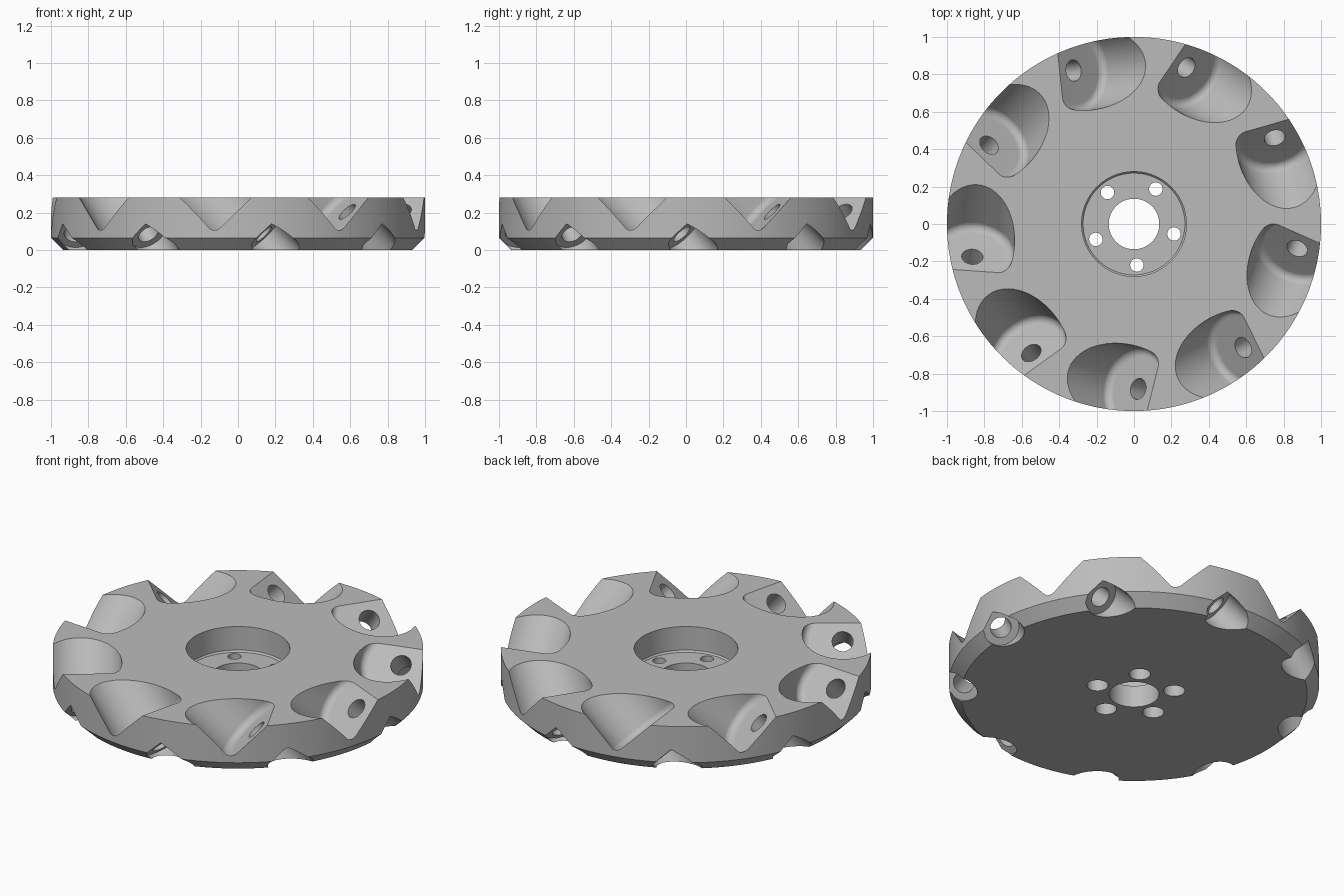
import bpy
import bmesh
from math import cos, sin, pi, radians
from mathutils import Matrix, Vector

cube = bpy.data.objects.get("Cube")
if cube:
    bpy.data.objects.remove(cube, do_unlink=True)

metal = bpy.data.materials.new("plain_grey")
metal.use_nodes = True
GREY = (0.5, 0.5, 0.5, 1)
metal.diffuse_color = GREY
metal.node_tree.nodes["Principled BSDF"].inputs["Base Color"].default_value = GREY


def revolve(name, profile, steps):
    """Closed solid of revolution about z from a closed (radius, height) loop."""
    bm = bmesh.new()
    verts = [bm.verts.new((r, 0, z)) for r, z in profile]
    loop = verts + verts[:1]
    edges = [bm.edges.new(pair) for pair in zip(loop, loop[1:])]
    bmesh.ops.spin(bm, geom=verts + edges, cent=(0, 0, 0), axis=(0, 0, 1),
                   angle=2 * pi, steps=steps, use_merge=True)
    bmesh.ops.remove_doubles(bm, verts=bm.verts, dist=1e-5)
    bmesh.ops.dissolve_degenerate(bm, edges=bm.edges, dist=1e-6)
    # drop faces and edges left along the axis
    loose = [e for e in bm.edges if not e.link_faces]
    bmesh.ops.delete(bm, geom=loose, context='EDGES')
    bmesh.ops.recalc_face_normals(bm, faces=bm.faces)
    mesh = bpy.data.meshes.new(name)
    bm.to_mesh(mesh)
    bm.free()
    mesh.materials.append(metal)
    obj = bpy.data.objects.new(name, mesh)
    bpy.context.collection.objects.link(obj)
    return obj


def cut(target, mesh, matrix):
    """Subtract one placed copy of a cutter mesh."""
    cutter = bpy.data.objects.new("cutter", mesh)
    bpy.context.collection.objects.link(cutter)
    cutter.matrix_world = matrix
    cutter.hide_render = True
    mod = target.modifiers.new("cut", 'BOOLEAN')
    mod.operation = 'DIFFERENCE'
    mod.solver = 'EXACT'
    mod.object = cutter
    bpy.context.view_layer.objects.active = target
    bpy.ops.object.modifier_apply(modifier=mod.name)
    bpy.data.objects.remove(cutter, do_unlink=True)


# Disc: chamfered lower rim, stepped centre recess and bore
HEIGHT = 0.28
disc = revolve("wheel_hub_disc", [
    (0.135, 0), (0.935, 0), (1, 0.065), (1, HEIGHT),
    (0.28, HEIGHT), (0.28, 0.14), (0.272, 0.13), (0.135, 0.13)], 180)

# Roller pocket with filleted floor, axle hole and lower counterbore, on one axis
R, FILLET = 0.22, 0.04
arc = [(R - FILLET + FILLET * sin(a), FILLET - FILLET * cos(a))
       for a in (radians(15 * i) for i in range(7))]
pocket = revolve("pocket_cutter", [
    (0, -0.45), (0.1, -0.45), (0.1, -0.17), (0.057, -0.17), (0.057, 0)]
    + arc + [(R, 0.45), (0, 0.45)], 64)

# Bolt hole with a wider bore from below
bolt = revolve("bolt_cutter", [
    (0, -0.1), (0.058, -0.1), (0.058, 0.07), (0.036, 0.07),
    (0.036, 0.2), (0, 0.2)], 32)

tilt = Matrix.Translation((0.85, 0.235, 0.205)) @ Matrix.Rotation(pi / 4, 4, 'X')
for i in range(9):
    cut(disc, pocket.data, Matrix.Rotation(radians(-104 + 40 * i), 4, 'Z') @ tilt)
for i in range(5):
    spot = Matrix.Rotation(radians(-86 + 72 * i), 4, 'Z') @ Vector((0.22, 0, 0))
    cut(disc, bolt.data, Matrix.Translation(spot))

for helper in (pocket, bolt):
    bpy.data.objects.remove(helper, do_unlink=True)

# Smooth the curved walls, keep the machined edges crisp
bpy.ops.object.select_all(action='DESELECT')
disc.select_set(True)
bpy.context.view_layer.objects.active = disc
bpy.ops.object.shade_smooth_by_angle(angle=radians(30))
weighted = disc.modifiers.new("clean_normals", 'WEIGHTED_NORMAL')
weighted.keep_sharp = True
